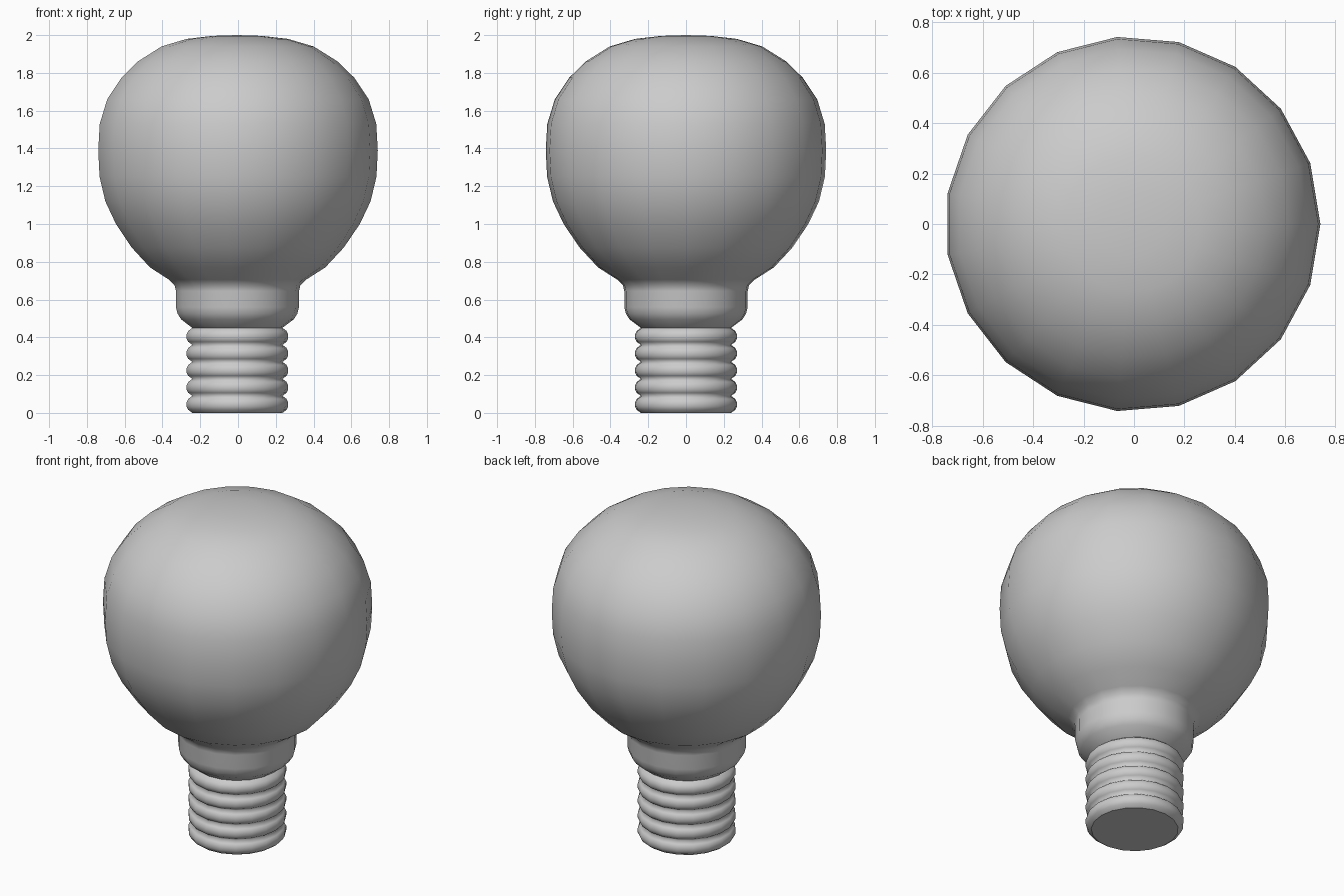
import bpy, bmesh
from math import pi, sin, cos

if "Cube" in bpy.data.objects:
    bpy.data.objects.remove(bpy.data.objects["Cube"])

SIDES = 19
CENTRE_X = -0.005


def lathe(name, profile, cap_bottom=False):
    """Revolve (radius, z) points, listed bottom to top, around z."""
    bm = bmesh.new()
    rings = []
    for r, z in profile:
        if r == 0:
            rings.append([bm.verts.new((CENTRE_X, 0, z))])
            continue
        rings.append([bm.verts.new((CENTRE_X + r * cos(2 * pi * i / SIDES),
                                    r * sin(2 * pi * i / SIDES), z))
                      for i in range(SIDES)])
    for a, b in zip(rings, rings[1:]):
        for i in range(SIDES):
            j = (i + 1) % SIDES
            quad = (a[i], a[j], b[0]) if len(b) == 1 else (a[i], a[j], b[j], b[i])
            bm.faces.new(quad).smooth = True
    if cap_bottom:
        cap = bm.faces.new(rings[0][::-1])
        for e in cap.edges:
            e.smooth = False
    mesh = bpy.data.meshes.new(name)
    bm.to_mesh(mesh)
    bm.free()
    obj = bpy.data.objects.new(name, mesh)
    bpy.context.collection.objects.link(obj)
    return obj


# Screw base: five stacked rounded threads on a flat bottom
PITCH = 0.09
thread = [(0.24, 0), (0.262, 0.016), (0.271, 0.034), (0.271, 0.056), (0.262, 0.074)]
base = [(r, k * PITCH + z) for k in range(5) for r, z in thread]
base.append((0.24, 5 * PITCH))
lathe("screw_base", base, cap_bottom=True)

# Glass bulb with its collar
lathe("bulb", [
    (0.24, 0.45), (0.30, 0.495), (0.319, 0.525), (0.328, 0.56), (0.328, 0.645),
    (0.335, 0.675), (0.365, 0.705), (0.467, 0.77), (0.565, 0.875), (0.65, 1.0),
    (0.707, 1.12), (0.738, 1.25), (0.745, 1.39), (0.737, 1.53), (0.697, 1.66),
    (0.62, 1.775), (0.53, 1.862), (0.405, 1.94), (0.27, 1.98), (0.13, 1.996), (0, 2.0)])
